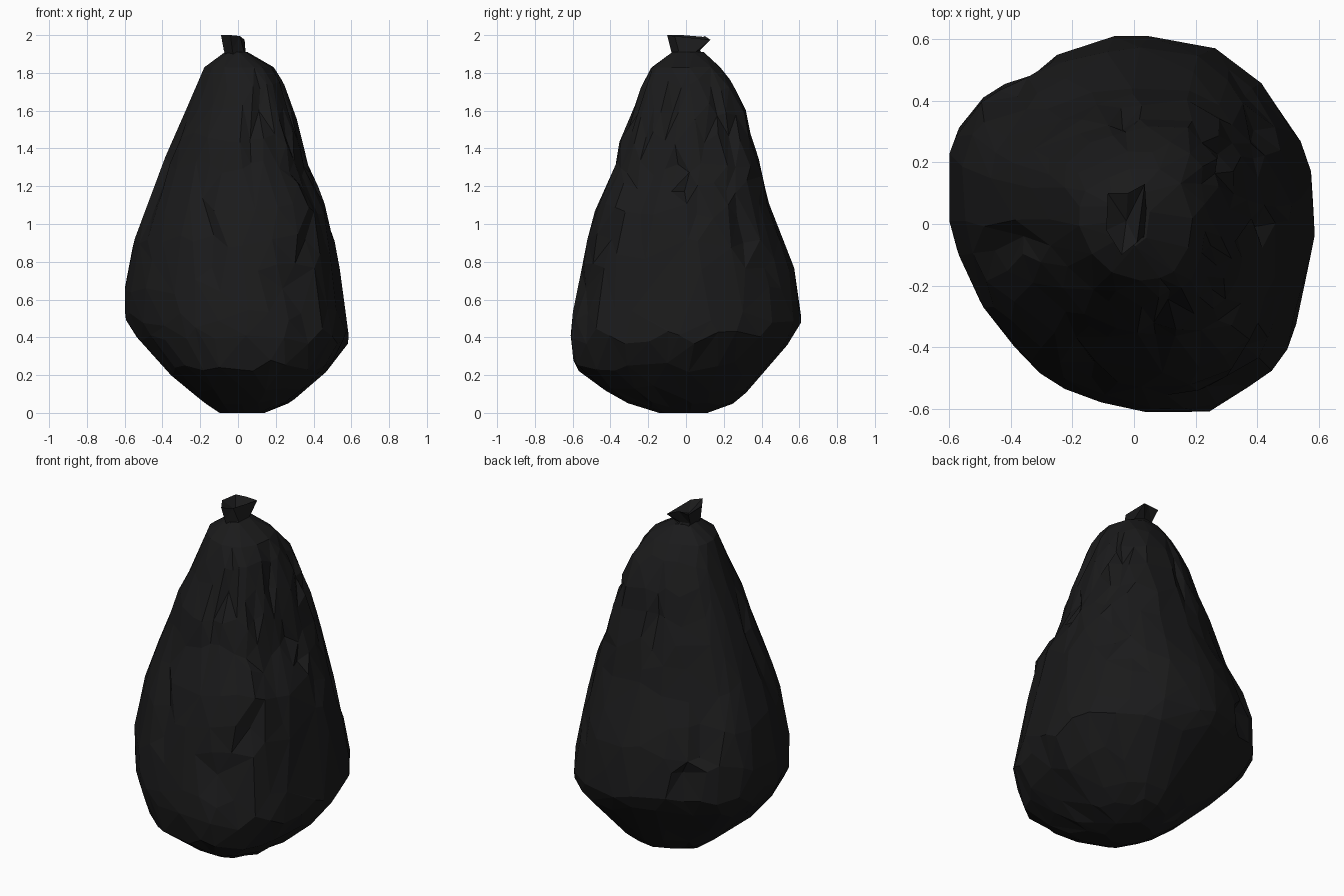
import bpy, bmesh, math, random
from mathutils import Vector

if "Cube" in bpy.data.objects:
    bpy.data.objects.remove(bpy.data.objects["Cube"])

random.seed(4)

black = bpy.data.materials.new("black_plastic")
black.diffuse_color = (0.0105, 0.0105, 0.011, 1)
black.use_nodes = True
black.node_tree.nodes["Principled BSDF"].inputs["Base Color"].default_value = black.diffuse_color

# Widest outline of the sack seen from above
OUTLINE = [(.6, .08), (.55, .27), (.41, .47), (.25, .58), (.05, .61), (-.08, .6),
           (-.25, .53), (-.53, .36), (-.59, .23), (-.6, 0), (-.56, -.13), (-.48, -.3),
           (-.33, -.47), (-.2, -.55), (.02, -.605), (.2, -.605), (.32, -.57),
           (.44, -.48), (.54, -.3)]

# Height, then left / right / front / back limits
ROWS = [(0.005, -.10, .14, -.14, .11), (.05, -.18, .27, -.31, .25),
        (.12, -.27, .36, -.43, .33), (.24, -.40, .50, -.59, .43),
        (.40, -.545, .61, -.615, .57), (.50, -.605, .59, -.605, .615),
        (.65, -.605, .565, -.575, .585), (.78, -.58, .54, -.545, .565),
        (.91, -.555, .515, -.52, .515), (1.07, -.495, .485, -.475, .445),
        (1.19, -.45, .43, -.42, .415), (1.31, -.405, .37, -.37, .39),
        (1.45, -.35, .34, -.35, .34), (1.60, -.28, .295, -.28, .315),
        (1.74, -.22, .25, -.23, .25), (1.83, -.18, .19, -.18, .18),
        (1.91, -.07, .05, -.07, .09)]

# Folds pressed into the plastic: angle and height at both ends, depth
FOLDS = [(-68, .6, -40, 1.1, .05), (-100, .75, -113, 1.2, .035),
         (-75, 1.3, -66, 1.78, .035), (-32, 1.05, -62, 1.46, .03),
         (-50, 1.3, -5, 1.76, .03),
         (-24, .85, -33, 1.42, .035), (-60, .38, -57, .82, .025),
         (15, 1.4, 35, 1.8, .03), (33, 1.3, 55, 1.65, .03),
         (18, 1.0, -10, 1.33, .035), (45, .7, 30, 1.22, .03),
         (123, .45, 135, 1.0, .04), (185, .95, 195, 1.55, .03),
         (90, 1.25, 100, 1.65, .03)]

# Diagonal bulges: angle, height, amount, half height
BULGES = [(45, 1.4, .05, .35), (135, .75, .03, .3), (-45, 1.0, .03, .3),
          (225, .25, .03, .15)]


def polar_outline(angle):
    """Outline point scaled to the unit box, at the given angle."""
    d = Vector((math.cos(angle), math.sin(angle)))
    n = len(OUTLINE)
    for i in range(n):
        a, b = Vector(OUTLINE[i]), Vector(OUTLINE[(i + 1) % n])
        e = b - a
        det = d.x * e.y - d.y * e.x
        if abs(det) < 1e-6:
            continue
        t = (a.x * e.y - a.y * e.x) / det
        u = (a.x * d.y - a.y * d.x) / det
        if t > 0 and -1e-5 <= u <= 1 + 1e-5:
            return d * t / .605
    return d


def limits(z):
    """Side limits interpolated at any height."""
    for a, b in zip(ROWS, ROWS[1:]):
        if z <= b[0]:
            t = max(0, (z - a[0]) / (b[0] - a[0]))
            return [p + (q - p) * t for p, q in zip(a[1:], b[1:])]
    return ROWS[-1][1:]


def bulge(angle, z):
    total = 0
    for a, zc, amount, half in BULGES:
        d = (math.degrees(angle) - a + 180) % 360 - 180
        total += amount * math.exp(-(d / 25) ** 2 - ((z - zc) / half) ** 2)
    return total


def finish(bm, name):
    bmesh.ops.recalc_face_normals(bm, faces=bm.faces)
    mesh = bpy.data.meshes.new(name)
    bm.to_mesh(mesh)
    bm.free()
    mesh.materials.append(black)
    obj = bpy.data.objects.new(name, mesh)
    bpy.context.collection.objects.link(obj)
    return obj


def bridge(bm, rings):
    for low, high in zip(rings, rings[1:]):
        n = len(low)
        for i in range(n):
            bm.faces.new((low[i], low[(i + 1) % n], high[(i + 1) % n], high[i]))


# Sack body: stacked sections, with creases along the folds
COLS = 38
STEP = 2 * math.pi / COLS
bm = bmesh.new()
rings = []
for r, row in enumerate(ROWS):
    z = row[0]
    dents = {}
    for a0, z0, a1, z1, depth in FOLDS:
        if z0 <= z <= z1:
            t = (z - z0) / (z1 - z0)
            col = round(math.radians(a0 + (a1 - a0) * t) / STEP) % COLS
            dents[col] = depth * (.35 + .65 * math.sin(math.pi * t))
    ring = []
    for c in range(COLS):
        loose = 0 < r < len(ROWS) - 2
        jitter = .02 if r < 3 else .04
        h = z + (random.uniform(-jitter, jitter) if loose else 0)
        angle = (c + random.uniform(-.25, .25)) * STEP
        x0, x1, y0, y1 = limits(h)
        p = polar_outline(angle)
        x = (x0 + x1) / 2 + p.x * (x1 - x0) / 2
        y = (y0 + y1) / 2 + p.y * (y1 - y0) / 2
        k = 1 + (bulge(angle, h) - dents.get(c, 0)) / math.hypot(x, y)
        ring.append(bm.verts.new((x * k, y * k, h if r else 0)))
    rings.append(ring)
bridge(bm, rings)
bm.faces.new(rings[0])
bm.faces.new(rings[-1])
bmesh.ops.triangulate(bm, faces=bm.faces[:])
body = finish(bm, "sack_body")
# Thin the mesh into larger irregular facets
thin = body.modifiers.new("facets", "DECIMATE")
thin.ratio = .5

# Tied knot: pinched neck flaring into a ragged tuft
bm = bmesh.new()
KNOT = [[(.04, -.05, 1.88), (.045, .06, 1.89), (-.01, .09, 1.89),
         (-.06, .07, 1.89), (-.065, -.03, 1.89), (-.02, -.07, 1.88)],
        [(.03, -.04, 1.92), (.04, .05, 1.91), (-.01, .075, 1.92),
         (-.07, .06, 1.92), (-.075, -.03, 1.92), (-.03, -.08, 1.92)],
        [(.01, -.06, 1.995), (.035, .13, 1.975), (-.02, .10, 1.995),
         (-.085, .10, 1.99), (-.09, -.02, 2.0), (-.04, -.10, 2.0)]]
rings = [[bm.verts.new(p) for p in ring] for ring in KNOT]
bridge(bm, rings)
# Sunken centre of the tuft
centre = bm.verts.new((-.025, .01, 1.95))
top = rings[-1]
for i in range(6):
    bm.faces.new((top[i], top[(i + 1) % 6], centre))
bmesh.ops.triangulate(bm, faces=bm.faces[:])
finish(bm, "tied_knot")
